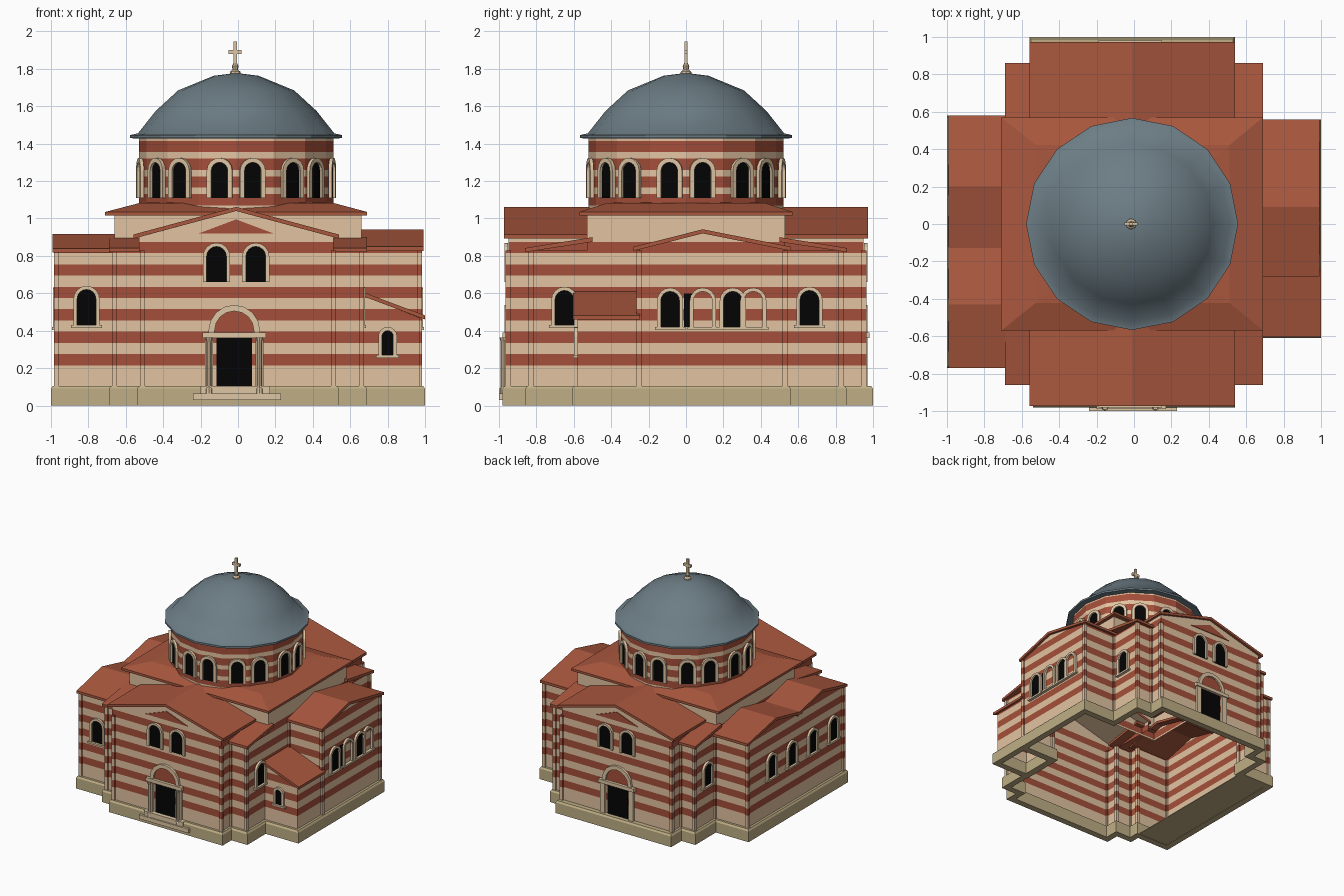
import bpy, bmesh, math
from mathutils import Matrix, Vector

if "Cube" in bpy.data.objects:
    bpy.data.objects.remove(bpy.data.objects["Cube"])


def mat(name, rgb):
    m = bpy.data.materials.new(name)
    m.diffuse_color = (*[(c / 255) ** 2.2 for c in rgb], 1)
    m.use_nodes = True
    m.node_tree.nodes["Principled BSDF"].inputs["Base Color"].default_value = m.diffuse_color
    return m


CREAM = mat("cream stone", (226, 194, 160))
BRICK = mat("red brick", (163, 80, 60))
ROOF = mat("terracotta roof", (168, 88, 64))
DOME = mat("blue grey lead", (108, 124, 132))
BASE = mat("tan plinth", (190, 173, 133))
TRIM = mat("pale trim", (222, 197, 163))
BLACK = mat("black opening", (12, 12, 12))


def finish(name, bm, mats, smooth=False):
    bmesh.ops.recalc_face_normals(bm, faces=bm.faces)
    me = bpy.data.meshes.new(name)
    for m in mats:
        me.materials.append(m)
    for f in bm.faces:
        f.smooth = smooth
    bm.to_mesh(me)
    bm.free()
    ob = bpy.data.objects.new(name, me)
    bpy.context.collection.objects.link(ob)
    return ob


def striped(name, bm):
    # cut the walls at each course and colour them by height (drum courses are closer)
    mids = [0.245 + 0.12 * k for k in range(6)] + [1.1, 1.195, 1.29, 1.385]
    for z in [m + s for m in mids for s in (-0.03, 0.03)] + [0.9, 1.03]:
        bmesh.ops.bisect_plane(bm, geom=bm.verts[:] + bm.edges[:] + bm.faces[:],
                               plane_co=(0, 0, z), plane_no=(0, 0, 1))
    for f in bm.faces:
        z = f.calc_center_median().z
        f.material_index = int(any(abs(z - m) < 0.03 for m in mids) and not 0.9 < z < 1.03)
    return finish(name, bm, [CREAM, BRICK])


def prism(bm, ring, vec, caps=(True, True)):
    a = [bm.verts.new(p) for p in ring]
    b = [bm.verts.new(Vector(p) + Vector(vec)) for p in ring]
    n = len(a)
    for i in range(n):
        bm.faces.new((a[i], a[(i + 1) % n], b[(i + 1) % n], b[i]))
    if caps[0]:
        bm.faces.new(a[::-1])
    if caps[1]:
        bm.faces.new(b)


def box(name, x0, x1, y0, y1, z0, z1, m):
    bm = bmesh.new()
    prism(bm, [(x0, y0, z0), (x1, y0, z0), (x1, y1, z0), (x0, y1, z0)], (0, 0, z1 - z0))
    return finish(name, bm, [m])


def lathe(name, pts, sides, m, cx=0, cy=0, smooth=False):
    bm = bmesh.new()
    rings = [[bm.verts.new((cx + r * math.cos(2 * math.pi * i / sides),
                            cy + r * math.sin(2 * math.pi * i / sides), z)) for i in range(sides)]
             for r, z in pts]
    for a, b in zip(rings, rings[1:]):
        for i in range(sides):
            j = (i + 1) % sides
            bm.faces.new((a[i], a[j], b[j], b[i]))
    bmesh.ops.remove_doubles(bm, verts=bm.verts, dist=1e-5)
    if m is None:
        return striped(name, bm)
    return finish(name, bm, [m], smooth)


# ---- lower walls and plinth follow one stepped outline
def plan(back):
    return [(-.51, -.95), (.51, -.95), (.51, -.83), (.66, -.83), (.66, -.25), (.97, -.25), (.97, .53),
            (.66, .53), (.66, .83), (.51, .83), (.51, back), (-.53, back), (-.53, .83), (-.66, .83),
            (-.66, .55), (-.97, .55), (-.97, -.74), (-.66, -.74), (-.66, -.83), (-.51, -.83)]


PLAN = plan(.95)


def offset(pts, d):
    out = []
    for i, p in enumerate(pts):
        p, a, b = Vector(p), Vector(pts[i - 1]), Vector(pts[(i + 1) % len(pts)])
        u, v = (p - a).normalized(), (b - p).normalized()
        out.append(p + d * Vector((u.y + v.y, -u.x - v.x)))
    return out


bm = bmesh.new()
prism(bm, [(x, y, .08) for x, y in PLAN], (0, 0, .75), (False, False))
striped("lower_walls", bm)


def plinth(name, pts):
    bm = bmesh.new()
    loops = [[bm.verts.new((p.x, p.y, z)) for p in offset(pts, d)]
             for d, z in ((.03, 0), (.03, .09), (.02, .105), (-.025, .105), (-.025, 0))]
    n = len(pts)
    for a, b in zip(loops, loops[1:] + loops[:1]):
        for i in range(n):
            bm.faces.new((a[i], a[(i + 1) % n], b[(i + 1) % n], b[i]))
    finish(name, bm, [BASE])


plinth("plinth", plan(.97))
ANNEX = [(.66, -.58), (.97, -.58), (.97, -.25), (.66, -.25)]
plinth("annex_plinth", ANNEX)
box("left_arm_floor", -.96, -.66, -.73, .54, .003, .01, BASE)

# corner posts along the walls
for x, y in PLAN:
    bm = bmesh.new()
    prism(bm, [(x + .014 * a, y + .014 * b, .1) for a, b in ((-1, -1), (1, -1), (1, 1), (-1, 1))], (0, 0, .73))
    striped("corner_post", bm)

# ---- central block
bm = bmesh.new()
prism(bm, [(-.66, -.53, .8), (.66, -.53, .8), (.66, .53, .8), (-.66, .53, .8)], (0, 0, .23), (False, False))
striped("central_block", bm)
bm = bmesh.new()
r0 = [(-.71, -.57), (.69, -.57), (.69, .57), (-.71, .57)]
rings = [[bm.verts.new((x * s, y * s, z)) for x, y in r0]
         for s, z in ((.85, 1.015), (1, 1.015), (1, 1.035), (.74, 1.083), (.5, 1.088))]
for a, b in zip(rings, rings[1:]):
    for i in range(4):
        bm.faces.new((a[i], a[(i + 1) % 4], b[(i + 1) % 4], b[i]))
finish("central_roof", bm, [ROOF])


# ---- gabled arms: wall profile across 'a', running from outer to inner
def arm(name, a0, a1, mid, outer, inner, z0, eave, peak, along_y):
    P = (lambda a, d, z: (a, d, z)) if along_y else (lambda a, d, z: (d, a, z))
    s = 1 if inner > outer else -1
    bm = bmesh.new()
    prism(bm, [P(a, outer, z) for a, z in ((a0, z0), (a1, z0), (a1, eave), (mid, peak), (a0, eave))],
          P(0, inner - outer, 0), (True, False))
    bottom = [f for f in bm.faces if all(v.co.z < z0 + 1e-4 for v in f.verts)]
    bmesh.ops.delete(bm, geom=bottom, context='FACES')
    striped(name + "_walls", bm)
    bm = bmesh.new()
    o, t = .03, .022
    prism(bm, [P(a, outer - s * .022, z) for a, z in
               ((a0 - o, eave - .008), (mid, peak), (a1 + o, eave - .008),
                (a1 + o, eave - .008 + t), (mid, peak + t), (a0 - o, eave - .008 + t))],
          P(0, inner - outer + s * .022, 0))
    finish(name + "_roof", bm, [ROOF])


arm("front_arm", -.53, .51, -.01, -.95, -.45, .82, .9, 1.04, True)
arm("back_arm", -.53, .51, -.01, .95, .45, .82, .9, 1.04, True)
arm("right_arm", -.25, .53, .09, .97, .6, .82, .835, .92, False)
arm("left_arm_back", -.13, .55, .2, -.97, -.6, .82, .825, .895, False)
arm("left_arm_front", -.74, -.13, -.43, -.97, -.6, .82, .825, .895, False)

# sloping corner roofs
for sx in (-1, 1):
    for sy in (-1, 1):
        bm = bmesh.new()
        prism(bm, [(sx * .45, sy * y, z) for y, z in ((.86, .82), (.5, .875), (.5, .9), (.86, .842))],
              (sx * .24, 0, 0))
        finish("corner_roof", bm, [ROOF])

# ---- lean-to annex
bm = bmesh.new()
prism(bm, [(x, -.58, z) for x, z in ((.66, .08), (.97, .08), (.97, .47), (.66, .59))], (0, .33, 0), (True, False))
bmesh.ops.delete(bm, geom=[f for f in bm.faces if all(v.co.z < .09 for v in f.verts)], context='FACES')
striped("annex_walls", bm)
bm = bmesh.new()
prism(bm, [(x, -.605, z) for x, z in ((.64, .595), (1, .46), (1, .482), (.64, .617))], (0, .36, 0))
finish("annex_roof", bm, [ROOF])


# ---- arched openings, built facing -y then turned to their wall
def arch(r, spring, z0, n=8):
    return [(-r, z0)] + [(-r * math.cos(math.pi * i / n), spring + r * math.sin(math.pi * i / n))
                         for i in range(n + 1)] + [(r, z0)]


def window(pos, angle, w, h, filled=True, trim=.02, sill=True, fill=BLACK, name="window"):
    M = Matrix.Translation(pos) @ Matrix.Rotation(angle, 4, 'Z')
    r = w / 2
    if filled:
        bm = bmesh.new()
        prism(bm, [(x, -.006, z) for x, z in arch(r, h - r, 0)], (0, .005, 0))
        bm.transform(M)
        finish(name + "_opening", bm, [fill])
    bm = bmesh.new()
    a, b = arch(r, h - r, 0), arch(r + trim, h - r, 0)
    for i in range(len(a) - 1):
        prism(bm, [(x, -.02, z) for x, z in (a[i], a[i + 1], b[i + 1], b[i])], (0, .019, 0))
    if sill:
        k = r + trim + .012
        prism(bm, [(-k, -.025, -.015), (k, -.025, -.015), (k, -.025, 0), (-k, -.025, 0)], (0, .024, 0))
    bm.transform(M)
    finish(name + "_frame", bm, [TRIM])


HP = math.pi / 2
for x in (-.115, .095):
    window((x, -.95, .66), 0, .105, .19, sill=False)
    window((x, .95, .66), 2 * HP, .105, .19, sill=False)
for y in (-.65, .66):
    for s in (-1, 1):
        if s > 0 or y > 0:
            window((s * .66, y, .43), s * HP, .1, .185)
for y, full in ((-.085, True), (.09, False), (.25, True), (.36, False)):
    window((.97, y, .42), HP, .1, .19, full)
box("narrow_opening", .971, .976, -.01, .04, .42, .6, BLACK)
for y in (.235, -.04, -.32, -.6):
    window((-.97, y, .42), -HP, .1, .19)
window((-.81, -.74, .43), 0, .1, .19)
window((.8, -.58, .27), 0, .06, .13)

# brick triangles in the gables
for y in (-.957, .951):
    bm = bmesh.new()
    prism(bm, [(-.21, y, .92), (.19, y, .92), (-.01, y, .995)], (0, .006, 0))
    finish("gable_triangle", bm, [BRICK])


# ---- doorways: s is the outward y direction
def doorway(y, s):
    def out(name, x0, x1, d, z0, z1, m):
        box(name, x0, x1, min(y + s * .001, y + s * d), max(y + s * .001, y + s * d), z0, z1, m)
    out("door_opening", -.115, .075, .006, .1, .365, BLACK)
    for x in (-.155, .115):
        out("door_jamb", x - .022, x + .022, .02, .1, .365, TRIM)
    out("door_lintel", -.19, .15, .03, .36, .39, TRIM)
    window((-.02, y, .39), 0 if s < 0 else 2 * HP, .21, .115, trim=.033, sill=False, fill=BRICK, name="door_arch")


doorway(-.95, -1)
doorway(.95, 1)
for x in (-.155, .115):
    lathe("porch_column", [(.02, .06), (.02, .09), (.013, .1), (.013, .34), (.02, .365)], 8, TRIM, x, -.978)
box("lower_step", -.24, .23, -1, -.951, .03, .065, TRIM)
box("upper_step", -.2, .17, -.99, -.951, .065, .105, TRIM)

# ---- drum with eight pairs of windows
CX = -.01
lathe("drum", [(.52, 1.03), (.52, 1.44)], 16, None, CX)
for i in range(8):
    for d in (-9.7, 9.7):
        t = math.radians(45 * i + d)
        window((CX + .511 * math.cos(t), .511 * math.sin(t), 1.11), t + HP, .09, .19,
               trim=.024, sill=False, name="drum_window")

# ---- dome and cross
lathe("dome_eave", [(.5, 1.425), (.567, 1.43), (.567, 1.446)], 16, DOME, CX)
lathe("dome", [(.567, 1.446), (.525, 1.455), (.43, 1.575), (.31, 1.685), (.12, 1.763), (0, 1.778)],
      16, DOME, CX, 0, True)
lathe("finial", [(.03, 1.765), (.028, 1.785), (.014, 1.795), (.018, 1.815), (.01, 1.83)], 8, TRIM, -.015)
box("cross_upright", -.025, -.005, -.009, .009, 1.82, 1.945, TRIM)
box("cross_arm", -.05, .02, -.009, .009, 1.88, 1.902, TRIM)
